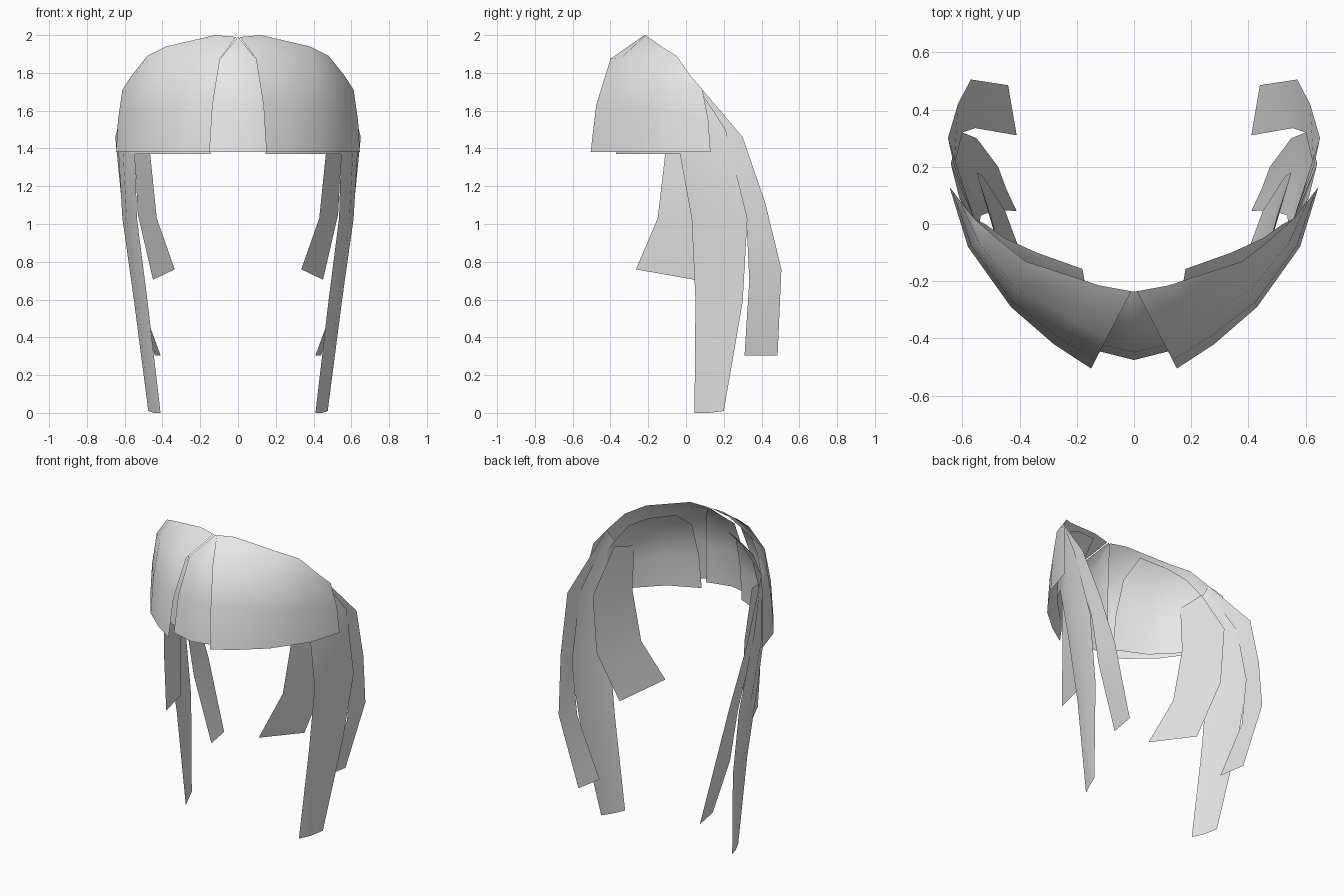
import bpy
import bmesh
from mathutils import Vector

default_cube = bpy.data.objects.get("Cube")
if default_cube:
    bpy.data.objects.remove(default_cube, do_unlink=True)

# One plain grey for the whole hairpiece
hair = bpy.data.materials.new("light_grey")
hair.use_nodes = True
grey = (0.8, 0.8, 0.8, 1.0)
hair.diffuse_color = grey
hair.node_tree.nodes["Principled BSDF"].inputs["Base Color"].default_value = grey


def make_sheet(name, columns, mirrored=True):
    """Thin sheet from columns of points, each running from top to bottom."""
    bm = bmesh.new()
    grid = [[bm.verts.new(point) for point in column] for column in columns]
    for left, right in zip(grid, grid[1:]):
        for row in range(len(left) - 1):
            bm.faces.new((left[row], left[row + 1], right[row + 1], right[row]))
    bmesh.ops.remove_doubles(bm, verts=bm.verts, dist=0.0005)
    mesh = bpy.data.meshes.new(name)
    bm.to_mesh(mesh)
    bm.free()
    mesh.materials.append(hair)
    for polygon in mesh.polygons:
        polygon.use_smooth = True
    sheet = bpy.data.objects.new(name, mesh)
    bpy.context.collection.objects.link(sheet)
    if mirrored:
        modifier = sheet.modifiers.new("mirror_sides", 'MIRROR')
        modifier.use_axis[0] = True
        modifier.use_mirror_merge = False
    return sheet


# Domed fall of the fringe: outward progress against downward progress
DOME = [(0, 0), (0.61, 0.19), (0.89, 0.59), (1, 1)]


def dome_columns(tops, bottoms):
    columns = []
    for top, bottom in zip(tops, bottoms):
        start, drop = Vector(top), Vector(bottom) - Vector(top)
        columns.append([start + Vector((drop.x * out, drop.y * out, drop.z * down))
                        for out, down in DOME])
    return columns


def at_height(outline, height):
    return [(x, y, height) for x, y in outline]


# Outer fringe panels, from the parting round to the temples
make_sheet("fringe_side", dome_columns(
    [(0.01, -0.235, 1.99), (0.12, -0.215, 2), (0.38, -0.13, 1.94),
     (0.48, -0.05, 1.89), (0.56, 0.02, 1.79)],
    at_height([(0.15, -0.505), (0.28, -0.42), (0.43, -0.29),
               (0.58, -0.08), (0.645, 0.13)], 1.38)))

# Middle wedge behind the parting
make_sheet("fringe_centre", dome_columns(
    [(-0.01, -0.235, 1.98), (0, -0.235, 1.99), (0.01, -0.235, 1.98)],
    at_height([(-0.16, -0.435), (0, -0.475), (0.16, -0.435)], 1.38)),
    mirrored=False)

# Inner fringe layer
make_sheet("fringe_lining", dome_columns(
    [(0.18, -0.157, 1.92), (0.34, -0.1, 1.88), (0.45, -0.05, 1.82),
     (0.52, 0, 1.72)],
    at_height([(0.145, -0.37), (0.34, -0.28), (0.49, -0.13),
               (0.58, 0.03)], 1.37)))

# Long side lock, bowed outward across its width
make_sheet("long_side_lock", [
    [(0.53, -0.03, 1.7), (0.545, -0.03, 1.36), (0.535, 0.03, 1.03),
     (0.48, 0.05, 0.6), (0.41, 0.045, 0)],
    [(0.55, 0, 1.75), (0.61, 0.09, 1.4), (0.59, 0.17, 1.03),
     (0.53, 0.17, 0.6), (0.445, 0.12, 0)],
    [(0.56, 0.02, 1.79), (0.64, 0.21, 1.5), (0.612, 0.325, 1.03),
     (0.55, 0.3, 0.59), (0.475, 0.2, 0.01)]])

# Rear lock, hanging behind the long one
make_sheet("rear_lock", [
    [(0.555, 0.01, 1.77), (0.628, 0.2, 1.43), (0.6, 0.32, 1.03),
     (0.555, 0.335, 0.7), (0.41, 0.31, 0.305)],
    [(0.56, 0.02, 1.79), (0.65, 0.3, 1.46), (0.615, 0.42, 1.11),
     (0.57, 0.505, 0.76), (0.44, 0.485, 0.305)]])

# Short inner lock that sweeps forward at its tip
make_sheet("inner_lock", [
    [(0.46, -0.12, 1.66), (0.465, -0.11, 1.37), (0.43, -0.15, 1.03),
     (0.335, -0.265, 0.76)],
    [(0.5, 0.03, 1.7), (0.55, 0.18, 1.42), (0.53, 0.17, 1.05),
     (0.45, 0.045, 0.705)]])
